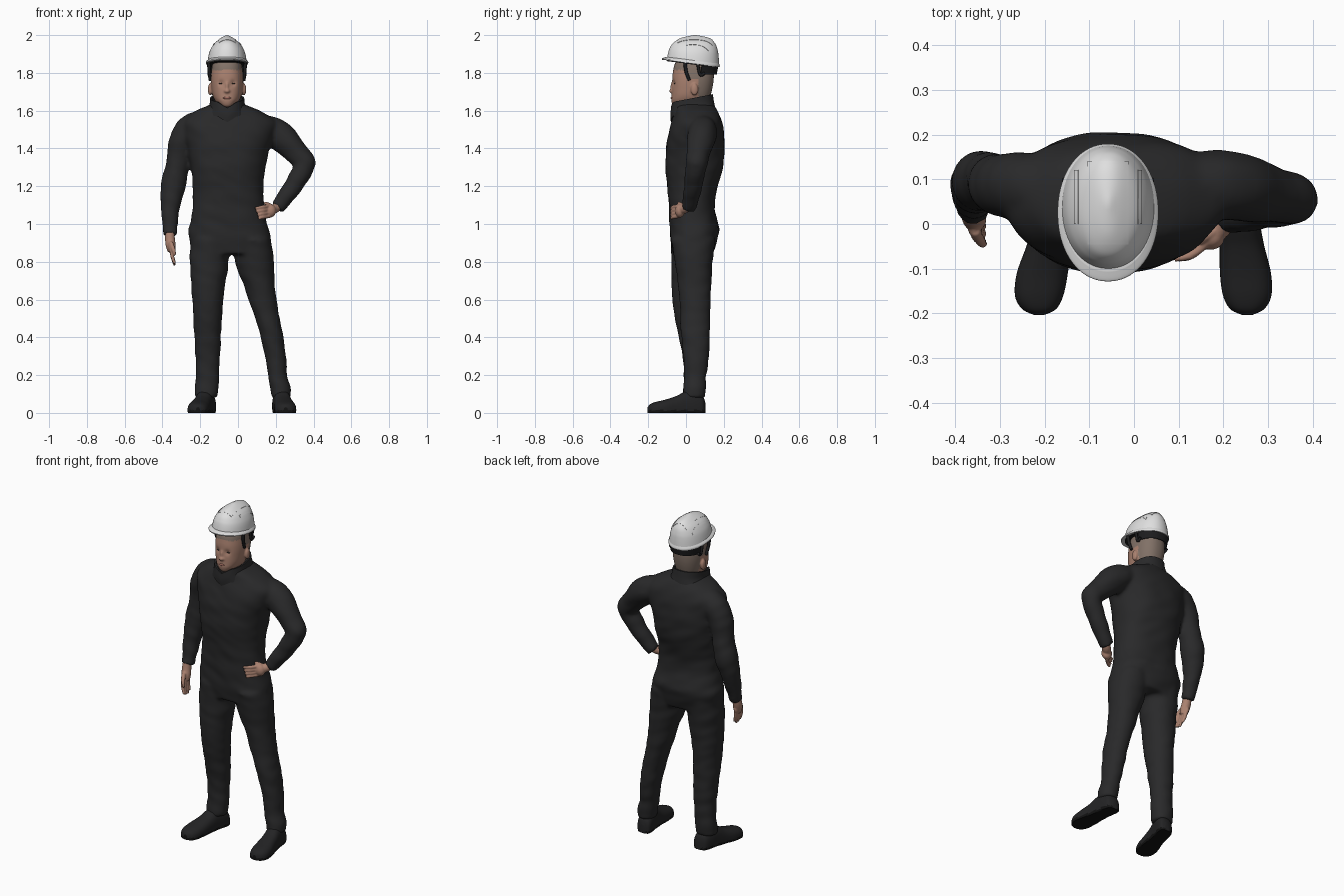
import bpy, bmesh, math
from mathutils import Vector, Matrix, Quaternion, noise
from mathutils.bvhtree import BVHTree

if "Cube" in bpy.data.objects:
    bpy.data.objects.remove(bpy.data.objects["Cube"])

def mat(name, r, g, b):
    m = bpy.data.materials.new(name)
    m.diffuse_color = (r, g, b, 1)
    m.use_nodes = True
    m.node_tree.nodes["Principled BSDF"].inputs["Base Color"].default_value = m.diffuse_color
    return m

SUIT = mat("suit black", .022, .022, .023)
SHOE = mat("shoe black", .017, .017, .018)
SOLE = mat("sole black", .006, .006, .006)
SKIN = mat("skin", .40, .22, .16)
HAIR = mat("shaved hair", .22, .165, .135)
LIPS = mat("lips", .33, .14, .11)
EYE = mat("eye dark", .05, .035, .03)
WHITE = mat("helmet white", .74, .74, .74)
STRAP = mat("strap black", .012, .012, .013)
GREY = mat("marking grey", .22, .22, .22)

def catmull(rows, k):
    out = []
    for i in range(len(rows) - 1):
        a, b, c, d = (rows[min(max(i + j, 0), len(rows) - 1)] for j in (-1, 0, 1, 2))
        for s in range(k):
            t = s / k
            out.append([.5 * (2*q + (r-p)*t + (2*p-5*q+4*r-s2)*t*t + (3*q-p-3*r+s2)*t**3)
                        for p, q, r, s2 in zip(a, b, c, d)])
    return out + [list(rows[-1])]

def skin_rings(bm, rings, cap=True):
    vs = [[bm.verts.new(p) for p in r] for r in rings]
    n = len(vs[0])
    for a, b in zip(vs, vs[1:]):
        for i in range(n):
            bm.faces.new((a[i], a[(i+1) % n], b[(i+1) % n], b[i]))
    if cap:
        bm.faces.new(vs[0][::-1])
        bm.faces.new(vs[-1])

def loft(bm, rows, along_y=False, n=48, p=2.3, k=6, cap=True):
    """rows: (level, x0, x1, v0, v1), superellipse sections."""
    rings = []
    for l, x0, x1, v0, v1 in catmull(rows, k):
        ring = []
        for i in range(n):
            a = 2 * math.pi * i / n
            c, s = math.cos(a), math.sin(a)
            u = math.copysign(abs(c) ** (2/p), c)
            v = math.copysign(abs(s) ** (2/p), s)
            x, w = (x0+x1)/2 + u*(x1-x0)/2, (v0+v1)/2 + v*(v1-v0)/2
            ring.append((x, l, max(w, 0)) if along_y else (x, w, l))
        rings.append(ring)
    skin_rings(bm, rings, cap)

def tube(bm, rows, n=24, k=6):
    """rows: (x, y, z, radius)."""
    pts = catmull(rows, k)
    q, prev, rings = Quaternion(), Vector((0, 0, 1)), []
    for i, r in enumerate(pts):
        t = (Vector(pts[min(i+1, len(pts)-1)][:3]) - Vector(pts[max(i-1, 0)][:3])).normalized()
        q = prev.rotation_difference(t) @ q
        prev = t
        rings.append([Vector(r[:3]) + q @ Vector((r[3]*math.cos(2*math.pi*j/n), r[3]*math.sin(2*math.pi*j/n), 0))
                      for j in range(n)])
    skin_rings(bm, rings)

def ball(bm, c, r):
    bmesh.ops.create_uvsphere(bm, u_segments=20, v_segments=12, radius=1,
                              matrix=Matrix.Translation(c) @ Matrix.Diagonal((*r, 1)))

def make(name, bm, m, voxel=0, smooth=0, solid=0):
    bmesh.ops.recalc_face_normals(bm, faces=bm.faces)
    me = bpy.data.meshes.new(name)
    bm.to_mesh(me)
    ob = bpy.data.objects.new(name, me)
    bpy.context.collection.objects.link(ob)
    if voxel:
        r = ob.modifiers.new("merge", 'REMESH')
        r.mode, r.voxel_size = 'VOXEL', voxel
    if smooth:
        s = ob.modifiers.new("smooth", 'SMOOTH')
        s.factor, s.iterations = .5, smooth
    if solid:
        s = ob.modifiers.new("thickness", 'SOLIDIFY')
        s.thickness, s.offset = solid, 0
    dg = bpy.context.evaluated_depsgraph_get()
    res = bpy.data.meshes.new_from_object(ob.evaluated_get(dg), depsgraph=dg)
    ob.modifiers.clear()
    ob.data = res
    res.materials.clear()
    for x in (m if isinstance(m, list) else [m]):
        res.materials.append(x)
    for f in res.polygons:
        f.use_smooth, f.material_index = True, 0
    res.set_sharp_from_angle(angle=math.radians(50))
    return ob

# Overall: torso, legs and sleeves merged
bm = bmesh.new()
loft(bm, [(.84, -.25, .175, -.07, .14), (.92, -.258, .178, -.083, .165), (.97, -.263, .165, -.086, .177),
          (1.02, -.252, .15, -.088, .165), (1.1, -.24, .14, -.09, .15), (1.2, -.24, .135, -.1, .167),
          (1.3, -.25, .145, -.11, .195), (1.4, -.265, .165, -.106, .205), (1.48, -.285, .195, -.093, .2),
          (1.54, -.29, .2, -.075, .19), (1.59, -.235, .135, -.06, .17), (1.625, -.16, .055, -.06, .15),
          (1.64, -.13, .02, -.04, .12)])
loft(bm, [(.92, -.25, -.04, -.078, .15), (.8, -.255, -.05, -.076, .13), (.7, -.25, -.065, -.078, .12),
          (.6, -.242, -.08, -.075, .112), (.5, -.235, -.085, -.06, .107), (.4, -.23, -.09, -.04, .107),
          (.3, -.227, -.095, -.02, .105), (.2, -.222, -.1, -.01, .1), (.13, -.228, -.1, -.015, .1),
          (.08, -.228, -.108, -.015, .095)], p=2.1)
loft(bm, [(.92, -.02, .175, -.08, .16), (.8, -.015, .19, -.06, .14), (.7, .022, .195, -.045, .135),
          (.6, .055, .203, -.035, .13), (.5, .09, .22, -.03, .127), (.4, .12, .24, -.025, .125),
          (.3, .14, .252, -.015, .122), (.2, .16, .26, -.01, .11), (.13, .17, .28, -.015, .105),
          (.08, .182, .28, -.015, .1)], p=2.1)
tube(bm, [(-.2, .08, 1.53, .07), (-.255, .085, 1.5, .078), (-.3, .09, 1.43, .068), (-.318, .095, 1.33, .062),
          (-.34, .095, 1.21, .066), (-.357, .075, 1.1, .054), (-.36, .05, 1.0, .042), (-.36, .03, .94, .038)])
tube(bm, [(.13, .09, 1.51, .07), (.19, .088, 1.485, .078), (.25, .08, 1.44, .074), (.31, .065, 1.375, .063),
          (.352, .055, 1.315, .057), (.305, .04, 1.22, .05), (.24, .025, 1.13, .044), (.205, .015, 1.085, .039)])
suit = make("overall", bm, SUIT, voxel=.011, smooth=5)
for v in suit.data.vertices:  # soft cloth folds
    c = v.co
    v.co = c + v.normal * .005 * noise.noise(Vector((c.x*9, c.y*9, c.z*17 + c.x*6)))

# Stand-up collar, lower at the front
bm = bmesh.new()
loft(bm, [(1.59, -.165, .05, -.075, .15), (1.625, -.147, .033, -.078, .143), (1.665, -.143, .028, -.074, .137)], cap=False)
for v in bm.verts:
    v.co.z += .2 * (v.co.y - .03)
    if v.co.y < -.02:
        v.co.z -= .03 * max(0, 1 - abs(v.co.x + .057) / .05)
make("collar", bm, SUIT, solid=.01)

# Shoes with soles
for side, toe, heel in (("right", -.212, -.155), ("left", .253, .222)):
    bm = bmesh.new()
    rows = []
    for y, w, h in ((.103, .015, .05), (.09, .04, .085), (.05, .047, .115), (0, .047, .115), (-.05, .05, .09),
                    (-.11, .057, .07), (-.16, .054, .058), (-.19, .038, .046), (-.203, .012, .03)):
        x = heel + (toe - heel) * min(1, (.1 - y) / .24)
        rows.append((y, x - w, x + w, -.03, h))
    loft(bm, rows, along_y=True, p=2.5)
    shoe = make(side + "_shoe", bm, [SHOE, SOLE])
    for f in shoe.data.polygons:
        f.material_index = int(f.center.z < .014)

# Head with nose and ears
CX = -.058
bm = bmesh.new()
loft(bm, [(1.55, -.11, -.005, .0, .13), (1.605, -.107, -.009, -.02, .125), (1.622, -.1, -.016, -.064, .12),
          (1.65, -.12, .004, -.077, .122), (1.68, -.134, .018, -.076, .13), (1.72, -.141, .025, -.074, .14),
          (1.76, -.144, .028, -.073, .146), (1.8, -.142, .026, -.07, .147), (1.85, -.134, .018, -.058, .138),
          (1.9, -.11, -.006, -.02, .1)])
ball(bm, (CX, -.074, 1.704), (.016, .016, .012))
ball(bm, (CX, -.071, 1.728), (.009, .011, .028))
for s in (-1, 1):
    ball(bm, (CX + s*.09, .045, 1.712), (.012, .02, .032))
head = make("head", bm, [SKIN, HAIR], voxel=.005, smooth=3)
for v in head.data.vertices:
    for s in (-1, 1):
        d = (v.co - Vector((CX + s*.032, -.068, 1.745))).length
        v.co.y += .008 * math.exp(-(d / .016) ** 2)
for f in head.data.polygons:
    c = f.center
    f.material_index = int(c.z > 1.815 or (c.y > .065 and c.z > 1.66) or (c.y > .0 and c.z > 1.765))
bm = bmesh.new()
for s in (-1, 1):
    ball(bm, (CX + s*.032, -.058, 1.744), (.012, .006, .004))
make("eyes", bm, EYE)
bm = bmesh.new()
ball(bm, (CX, -.074, 1.667), (.021, .007, .007))
make("mouth", bm, LIPS)

# Hanging right hand
bm = bmesh.new()
tube(bm, [(-.36, .03, .97, .024), (-.36, .02, .92, .026), (-.356, .01, .885, .026), (-.352, .005, .855, .02)])
ball(bm, (-.356, .005, .88), (.017, .037, .035))
for i in range(4):
    y, e = .028 - i*.018, (.795, .78, .782, .79)[i]
    tube(bm, [(-.355, y, .875, .01), (-.348, y - .008, .83, .01), (-.335, y - .015, e, .007)], n=12)
tube(bm, [(-.355, -.015, .9, .012), (-.342, -.04, .865, .011), (-.334, -.045, .835, .007)], n=12)
make("right_hand", bm, SKIN, voxel=.004, smooth=3)

# Left hand resting on the hip
bm = bmesh.new()
tube(bm, [(.225, .02, 1.11, .022), (.2, .0, 1.085, .025), (.175, -.025, 1.075, .024), (.155, -.045, 1.068, .016)])
ball(bm, (.17, -.032, 1.07), (.032, .026, .036))
for i in range(4):
    z = 1.095 - i*.018
    tube(bm, [(.165, -.038, z, .01), (.13, -.068, z - .005, .01), (.09 + i*.006, -.078, z - .012, .007)], n=12)
tube(bm, [(.19, -.01, 1.085, .012), (.165, -.025, 1.1, .012), (.14, -.04, 1.112, .008)], n=12)
make("left_hand", bm, SKIN, voxel=.004, smooth=3)

# Helmet shell, rim and inner liner share one tilt
def tilt(bm):
    for v in bm.verts:
        v.co.z -= .13 * v.co.y * min(1, max(0, (2 - v.co.z) / .14))

def helmet_part(name, rows, m, p=2.1, cap=True, solid=0):
    bm = bmesh.new()
    loft(bm, rows, n=72, p=p, cap=cap)
    tilt(bm)
    tree = BVHTree.FromBMesh(bm)
    make(name, bm, m, solid=solid)
    return tree

DOME = [(1.856, -.163, .047, -.102, .176), (1.9, -.155, .04, -.094, .173), (1.93, -.144, .029, -.084, .168),
        (1.96, -.123, .008, -.064, .155), (1.984, -.09, -.026, -.022, .125), (1.998, -.062, -.054, .04, .055)]
dome = helmet_part("helmet_shell", DOME, WHITE)
helmet_part("helmet_rim", [(1.853, -.17, .054, -.126, .178), (1.861, -.17, .054, -.127, .179),
                           (1.872, -.16, .044, -.105, .175)], WHITE)
helmet_part("helmet_liner", [(1.849, -.157, .041, -.1, .168), (1.856, -.157, .041, -.1, .168)], STRAP)

def patch(bm, x0, x1, y0, y1, lift, nx=8, ny=24):
    """Sheet draped over the dome."""
    g = []
    for j in range(ny + 1):
        row = []
        for i in range(nx + 1):
            x, y = x0 + (x1-x0)*i/nx, y0 + (y1-y0)*j/ny
            hit = dome.ray_cast(Vector((x, y, 3)), Vector((0, 0, -1)))
            row.append(bm.verts.new(hit[0] + hit[1] * lift))
        g.append(row)
    for a, b in zip(g, g[1:]):
        for i in range(nx):
            bm.faces.new((a[i], a[i+1], b[i+1], b[i]))

# Raised ridges on the shell
bm = bmesh.new()
patch(bm, CX - .045, CX + .045, -.045, .14, .001, 12)
for s in (-1, 1):
    patch(bm, CX + s*.066, CX + s*.074, .0, .12, .001, 2)
make("helmet_ridges", bm, WHITE, solid=.004)

# Dashed grey outlines on the crown
bm = bmesh.new()
for y0, y1 in ((-.04, .022), (.075, .14)):
    for s in (-1, 1):
        for i in range(4):
            y = y0 + (y1 - y0) * i / 4
            patch(bm, CX + s*.016 - .001, CX + s*.016 + .001, y, y + .01, .0035, 1, 3)
for y in (.022, .075):
    for x in (-.012, 0, .012):
        patch(bm, CX + x - .004, CX + x + .004, y - .001, y + .001, .0035, 2, 1)
make("helmet_dashes", bm, GREY, solid=.001)

# Nape band and side straps
bm = bmesh.new()
loft(bm, [(1.793, -.15, .034, -.08, .16), (1.838, -.157, .04, -.08, .168)], cap=False)
bmesh.ops.delete(bm, geom=[f for f in bm.faces if f.calc_center_median().y < .075], context='FACES')
make("nape_band", bm, STRAP, solid=.006)
bm = bmesh.new()
for s in (-1, 1):
    for rows in ([(CX + s*.098, -.005, 1.86, .009), (CX + s*.094, .0, 1.81, .009), (CX + s*.09, .018, 1.76, .008)],
                 [(CX + s*.095, .1, 1.8, .008), (CX + s*.095, .075, 1.79, .008), (CX + s*.097, .06, 1.86, .008)]):
        tube(bm, rows, n=8)
make("side_straps", bm, STRAP)
